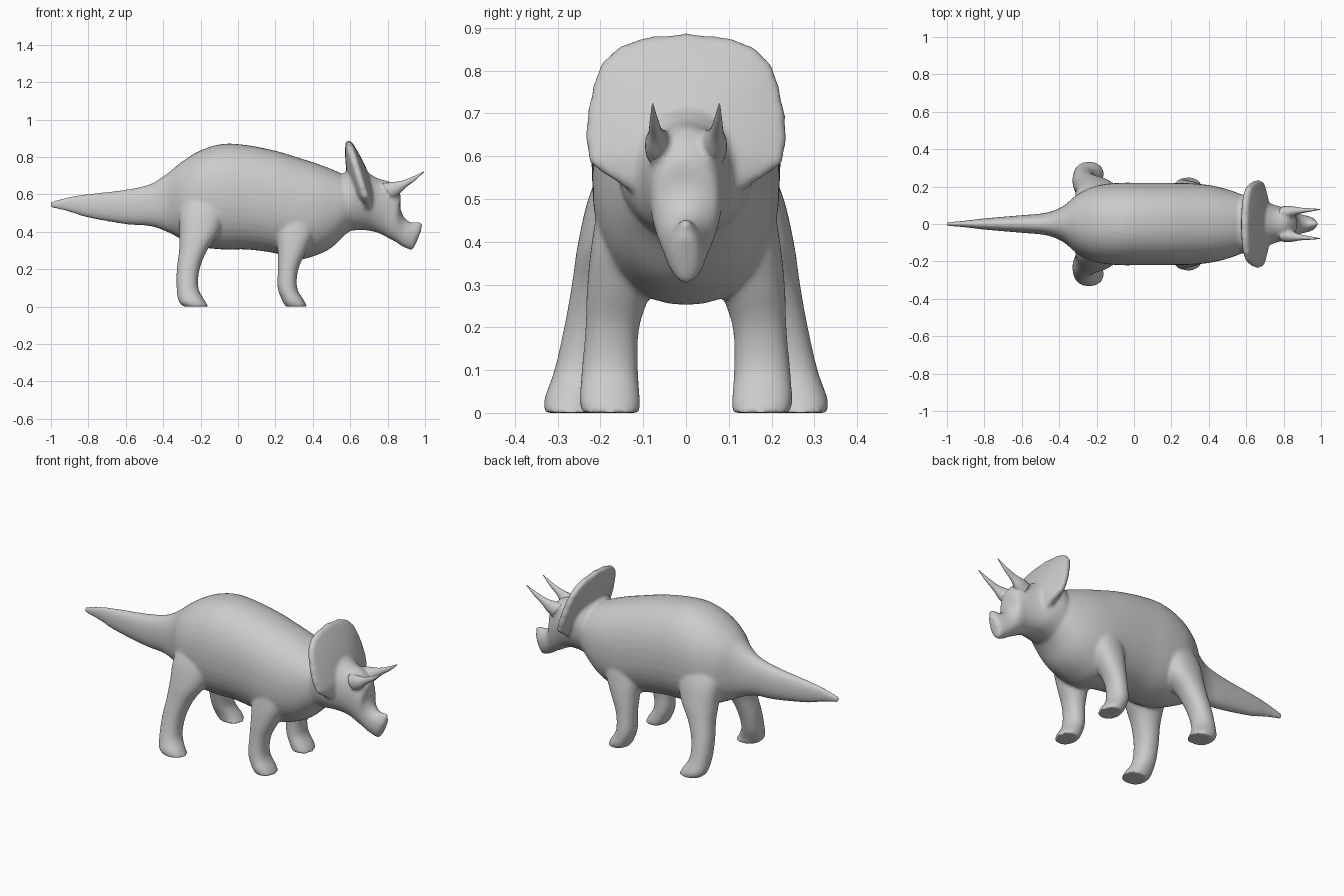
import bpy, bmesh, math
from mathutils import Vector

if "Cube" in bpy.data.objects:
    bpy.data.objects.remove(bpy.data.objects["Cube"])


def catmull(rows, steps):
    """Smoothly interpolate rows of numbers."""
    out = []
    for i in range(len(rows) - 1):
        p0, p1 = rows[max(i - 1, 0)], rows[i]
        p2, p3 = rows[i + 1], rows[min(i + 2, len(rows) - 1)]
        for s in range(steps):
            t = s / steps
            out.append([0.5 * (2 * b + (c - a) * t + (2 * a - 5 * b + 4 * c - d) * t * t
                               + (3 * b - a - 3 * c + d) * t ** 3)
                        for a, b, c, d in zip(p0, p1, p2, p3)])
    out.append(list(rows[-1]))
    return out


def skin(bm, rings):
    """Bridge rings of points into a closed tube."""
    loops = [[bm.verts.new(p) for p in ring] for ring in rings]
    n = len(loops[0])
    for a, b in zip(loops, loops[1:]):
        for i in range(n):
            j = (i + 1) % n
            bm.faces.new((a[i], a[j], b[j], b[i]))
    bm.faces.new(loops[0])
    bm.faces.new(loops[-1])


def oval(c, u, v, n=40, power=2.0):
    pts = []
    for i in range(n):
        a = 2 * math.pi * i / n
        ca, sa = math.cos(a), math.sin(a)
        pts.append(Vector(c) + Vector(u) * math.copysign(abs(ca) ** (2 / power), ca)
                   + Vector(v) * math.copysign(abs(sa) ** (2 / power), sa))
    return pts


def upright(bm, rows, power):
    """Loft from rows of top x, top z, bottom x, bottom z, half width."""
    rings = []
    for xt, zt, xb, zb, w in catmull(rows, 5):
        c = ((xt + xb) / 2, 0, (zt + zb) / 2)
        u = ((xt - xb) / 2, 0, (zt - zb) / 2)
        rings.append(oval(c, u, (0, w, 0), power=power))
    skin(bm, rings)


def leg(bm, rows, side):
    """Loft from rows of z, x, y, x radius, y radius."""
    skin(bm, [oval((x, side * y, z), (rx, 0, 0), (0, ry, 0), power=2.2)
              for z, x, y, rx, ry in catmull(rows, 5)])


def horn(bm, rows, side=1):
    """Loft from rows of x, y, z, radius."""
    skin(bm, [oval((x, side * y, z), (-r * .5, 0, r * .87), (0, r * .8, 0), n=20)
              for x, y, z, r in catmull(rows, 5)])


def finish(bm, name):
    bmesh.ops.recalc_face_normals(bm, faces=bm.faces)
    mesh = bpy.data.meshes.new(name)
    bm.to_mesh(mesh)
    bm.free()
    mesh.shade_smooth()
    ob = bpy.data.objects.new(name, mesh)
    bpy.context.collection.objects.link(ob)
    return ob


# torso and tail
bm = bmesh.new()
trunk = [(-1.005, .56, .53, .010), (-.9, .588, .505, .018), (-.8, .602, .475, .03),
         (-.6, .625, .44, .047), (-.47, .655, .43, .06), (-.38, .71, .40, .095),
         (-.3, .775, .36, .16), (-.2, .835, .32, .205), (-.08, .87, .305, .22),
         (.05, .863, .305, .22), (.2, .833, .285, .22), (.32, .797, .252, .217),
         (.42, .765, .275, .205), (.5, .735, .315, .185), (.58, .70, .39, .155),
         (.64, .67, .43, .11)]
upright(bm, [(x, t, x, b, w) for x, t, b, w in trunk], 2.2)

# head
head = [(.56, .70, .54, .40, .15), (.62, .77, .60, .405, .16), (.68, .725, .66, .41, .142),
        (.75, .685, .72, .402, .108), (.82, .662, .77, .385, .09), (.868, .60, .81, .362, .08),
        (.868, .53, .845, .345, .068), (.89, .475, .872, .325, .055),
        (.93, .447, .905, .31, .046), (.965, .44, .932, .303, .036), (.985, .42, .948, .33, .022)]
upright(bm, head, 2.1)

# legs and brow ridges
hind = [(0, -.225, .267, .067, .063), (.03, -.247, .267, .071, .065), (.1, -.27, .243, .058, .065),
        (.2, -.266, .218, .061, .067), (.3, -.24, .192, .075, .075), (.4, -.205, .16, .108, .092),
        (.52, -.185, .127, .125, .095), (.65, -.16, .08, .09, .08)]
fore = [(0, .312, .175, .057, .068), (.03, .296, .178, .059, .071), (.1, .264, .178, .052, .066),
        (.2, .268, .172, .055, .063), (.3, .29, .154, .078, .077), (.4, .31, .14, .1, .08),
        (.52, .325, .115, .09, .085)]
brow = [(.80, .055, .615, .05), (.84, .065, .632, .038), (.885, .071, .654, .021),
        (.94, .075, .684, .012), (.995, .078, .722, .002)]
for side in (1, -1):
    leg(bm, hind, side)
    leg(bm, fore, side)
    horn(bm, brow[:3], side)

# nose horn
horn(bm, [(.92, 0, .40, .036), (.95, 0, .426, .03), (.972, 0, .438, .018), (.985, 0, .444, .008)])

# neck frill: leaning plate, thick in the middle, scalloped at the rim
half = [(0, .888), (.1, .876), (.16, .853), (.2, .812), (.218, .76), (.231, .7), (.234, .64),
        (.224, .585), (.185, .555), (.14, .525), (.09, .5), (0, .49)]
outline = catmull(half, 5)
outline += [(-y, z) for y, z in outline[-2:0:-1]]
zc = .64


def frill_ring(r, face):
    pts = []
    for i, (y, z) in enumerate(outline):
        k = r * (1 + (.006 * math.cos(i * 1.25) if r > .95 else 0))
        py, pz = y * k, zc + (z - zc) * k
        x = .592 + .3 * (.88 - max(pz, .55))
        x += face * (.014 + (.045 if face > 0 else .05) * max(0, 1 - r * r))
        pts.append((x, py, pz))
    return pts


radii = [.08, .25, .4, .55, .7, .82, .92, .98]
skin(bm, [frill_ring(r, -1) for r in radii] + [frill_ring(1, 0)]
     + [frill_ring(r, 1) for r in reversed(radii)])

# fuse everything above into one soft skin
body = finish(bm, "body")
remesh = body.modifiers.new("fuse", 'REMESH')
remesh.mode = 'VOXEL'
remesh.voxel_size = 0.008
remesh.use_smooth_shade = True
smooth = body.modifiers.new("soften", 'SMOOTH')
smooth.factor = 0.5
smooth.iterations = 12

# sharp brow horns
for side, name in ((1, "left_brow_horn"), (-1, "right_brow_horn")):
    bm = bmesh.new()
    horn(bm, brow, side)
    finish(bm, name)
